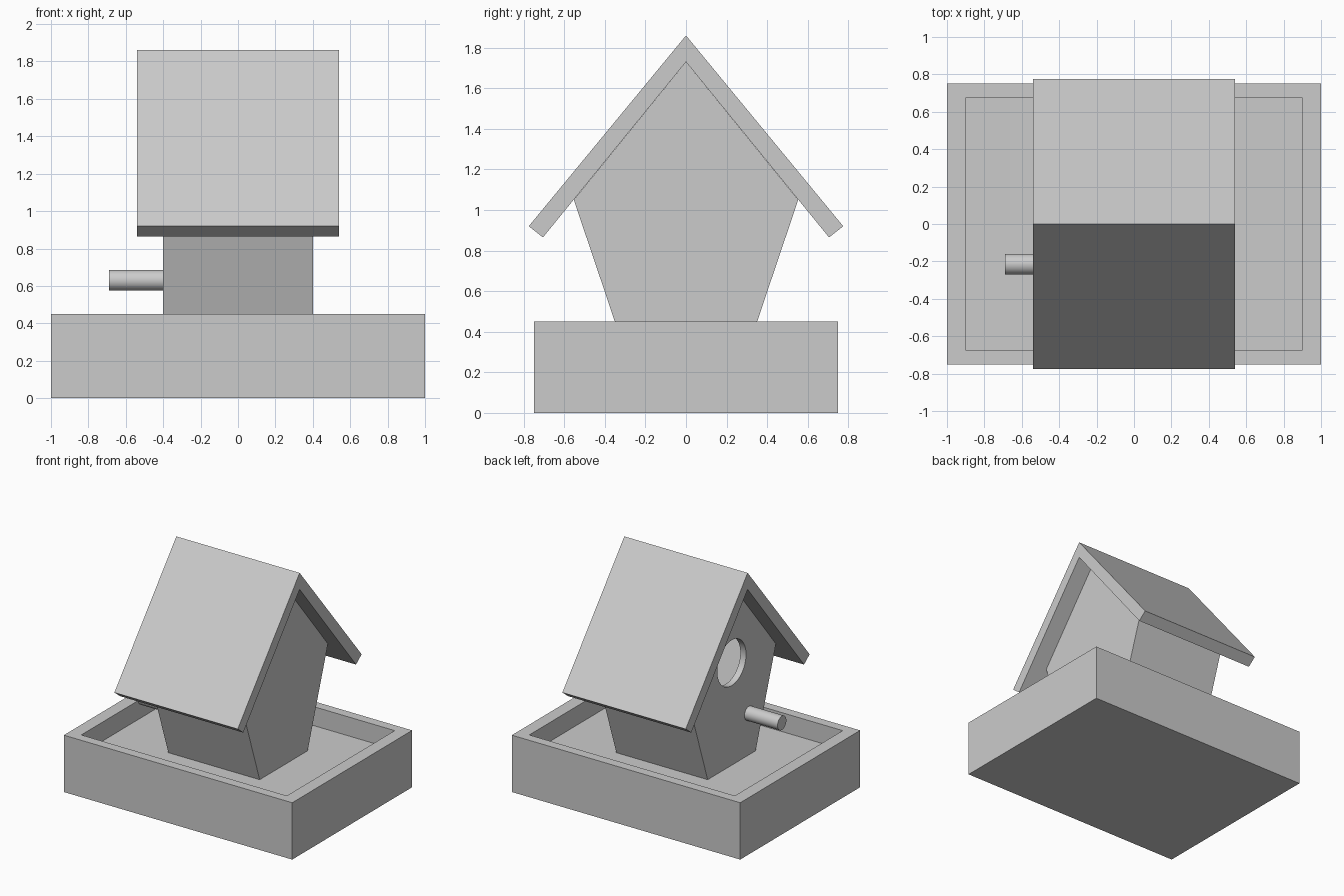
import bpy
import bmesh
from math import radians
from mathutils import Matrix

default = bpy.data.objects.get("Cube")
if default:
    bpy.data.objects.remove(default, do_unlink=True)

grey = bpy.data.materials.new("plain grey")
grey.use_nodes = True
COLOUR = (0.6, 0.6, 0.6, 1)
grey.diffuse_color = COLOUR
grey.node_tree.nodes["Principled BSDF"].inputs["Base Color"].default_value = COLOUR


def make_object(name, bm):
    bmesh.ops.recalc_face_normals(bm, faces=bm.faces)
    mesh = bpy.data.meshes.new(name)
    bm.to_mesh(mesh)
    bm.free()
    mesh.materials.append(grey)
    obj = bpy.data.objects.new(name, mesh)
    bpy.context.collection.objects.link(obj)
    return obj


def gable_prism(name, half_profile, half_length):
    """Mirror a (y, z) half profile about y = 0 and extrude it along x."""
    mirrored = [(-y, z) for y, z in reversed(half_profile) if y > 0]
    bm = bmesh.new()
    verts = [bm.verts.new((-half_length, y, z)) for y, z in half_profile + mirrored]
    face = bm.faces.new(verts)
    moved = bmesh.ops.extrude_face_region(bm, geom=[face])["geom"]
    bmesh.ops.translate(bm, vec=(2 * half_length, 0, 0),
                        verts=[v for v in moved if isinstance(v, bmesh.types.BMVert)])
    return make_object(name, bm)


def box(name, half_x, half_y, bottom, top):
    return gable_prism(name, [(half_y, bottom), (half_y, top)], half_x)


def rod(name, x0, x1, y, z, radius):
    bm = bmesh.new()
    place = Matrix.Translation(((x0 + x1) / 2, y, z)) @ Matrix.Rotation(radians(90), 4, "Y")
    bmesh.ops.create_cone(bm, cap_ends=True, segments=48, radius1=radius,
                          radius2=radius, depth=x1 - x0, matrix=place)
    return make_object(name, bm)


def activate(obj):
    bpy.ops.object.select_all(action="DESELECT")
    obj.select_set(True)
    bpy.context.view_layer.objects.active = obj


def cut(target, cutter):
    cutter.hide_render = True
    mod = target.modifiers.new("cut", "BOOLEAN")
    mod.operation = "DIFFERENCE"
    mod.solver = "EXACT"
    mod.object = cutter
    activate(target)
    bpy.ops.object.modifier_apply(modifier=mod.name)
    bpy.data.objects.remove(cutter, do_unlink=True)


# Open tray under the house
tray = box("tray", 1.0, 0.75, 0, 0.45)
cut(tray, box("tray_cutter", 0.9, 0.675, 0.3, 0.6))

# Hollow house with flared walls and a round entrance
house = gable_prism("house_body", [(0.3, 0.3), (0.553, 1.05), (0, 1.73)], 0.4)
cut(house, gable_prism("room_cutter", [(0.264, 0.35), (0.495, 1.044), (0, 1.651)], 0.35))
cut(house, rod("entrance_cutter", -0.6, -0.2, 0, 1.11, 0.18))

# Folded roof with overhanging eaves
gable_prism("roof", [(0, 1.73), (0.705, 0.865), (0.775, 0.92), (0, 1.86)], 0.54)

# Perch below the entrance
perch = rod("perch", -0.69, -0.38, -0.215, 0.63, 0.055)

for obj in (house, perch):
    activate(obj)
    bpy.ops.object.shade_smooth_by_angle(angle=radians(30))
